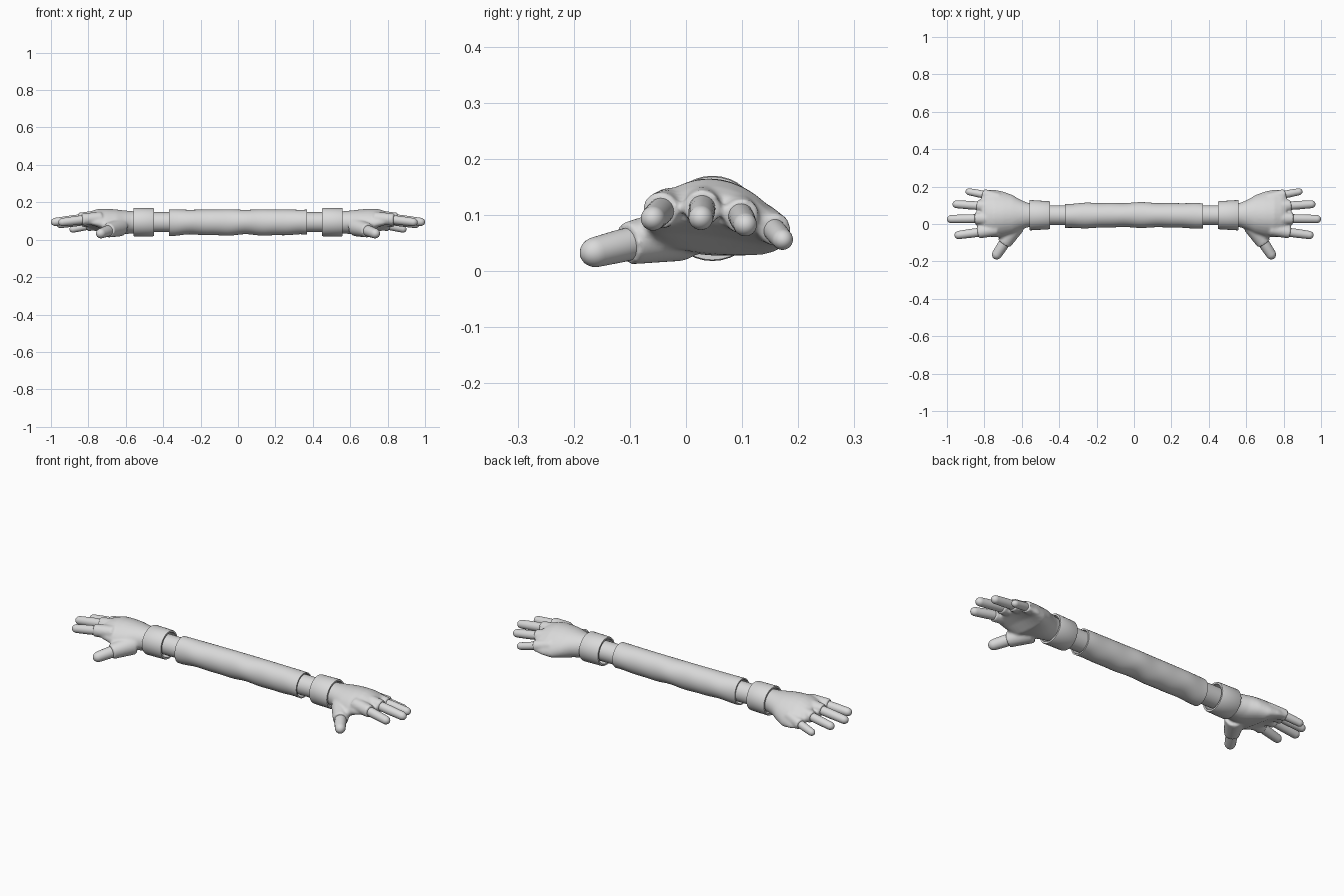
import bpy, bmesh, math
from mathutils import Vector

if "Cube" in bpy.data.objects:
    bpy.data.objects.remove(bpy.data.objects["Cube"])

grey = bpy.data.materials.new("plain_grey")
grey.diffuse_color = (0.7, 0.7, 0.7, 1)
grey.use_nodes = True
grey.node_tree.nodes["Principled BSDF"].inputs["Base Color"].default_value = grey.diffuse_color
N = 32
ANG = [2 * math.pi * i / N for i in range(N)]


def add_loft(bm, rings, closed=False):
    """Skin a list of rings; closed joins the last ring to the first."""
    vs = [[bm.verts.new(p) for p in r] for r in rings]
    pairs = list(zip(vs, vs[1:])) + ([(vs[-1], vs[0])] if closed else [])
    for a, b in pairs:
        for i in range(N):
            j = (i + 1) % N
            bm.faces.new((a[i], a[j], b[j], b[i]))
    if not closed:
        bm.faces.new(vs[0][::-1])
        bm.faces.new(vs[-1])


def finish(name, bm, mirror=True):
    bmesh.ops.recalc_face_normals(bm, faces=bm.faces)
    me = bpy.data.meshes.new(name)
    bm.to_mesh(me)
    bm.free()
    me.materials.append(grey)
    ob = bpy.data.objects.new(name, me)
    bpy.context.collection.objects.link(ob)
    bpy.ops.object.select_all(action='DESELECT')
    ob.select_set(True)
    bpy.context.view_layer.objects.active = ob
    bpy.ops.object.shade_smooth_by_angle(angle=math.radians(40))
    if mirror:
        ob.modifiers.new("mirror", 'MIRROR').use_mirror_merge = False
    return ob


def x_ring(x, yc, ry, zc, rz, arch=0):
    """Oval across x, drooping at both sides by arch."""
    pts = []
    for a in ANG:
        y = yc + ry * math.cos(a)
        pts.append(Vector((x, y, zc + rz * math.sin(a) - 2.4 * arch * (y - 0.03) ** 2)))
    return pts


def ring(c, d, r):
    u = Vector((0, 0, 1)).cross(d).normalized()
    v = d.cross(u)
    return [c + r * (u * math.cos(a) + v * math.sin(a)) for a in ANG]


def capsule(bm, a, b, ra, rb, round_tip):
    """Tapered rod from a to b, with a flat or a rounded end at b."""
    a, b = Vector(a), Vector(b)
    d = (b - a).normalized()
    rings = [ring(a, d, ra)]
    if round_tip:
        c = b - d * rb * 1.15
        rings.append(ring(a.lerp(c, 0.5), d, (ra + rb) / 2 * 1.04))
        for k in range(8):
            t = k / 7 * math.radians(84)
            rings.append(ring(c + d * rb * 1.15 * math.sin(t), d, rb * math.cos(t)))
    else:
        rings.append(ring(b, d, rb))
    add_loft(bm, rings)


def tube(bm, sections, wall):
    """Hollow sleeve with a wall, open at both ends."""
    outer = [x_ring(*s) for s in sections]
    inner = [x_ring(x, y, ry - wall, z, rz - wall) for x, y, ry, z, rz in sections]
    add_loft(bm, outer + inner[::-1], closed=True)


# Long, gently rumpled sleeve
bm = bmesh.new()
secs = []
for i in range(41):
    x = -0.37 + 0.74 * i / 40
    w = 0.0018 * math.sin(23 * x + 0.6) + 0.0012 * math.sin(41 * x)
    secs.append((x, 0.048 - 0.04 * x * x, 0.066 + w, 0.093 + w * 0.6, 0.068 - w))
tube(bm, secs, 0.007)
finish("sleeve", bm, mirror=False)

# Wrists, running from inside the sleeve into the cuffs
bm = bmesh.new()
add_loft(bm, [x_ring(x, 0.047, 0.053, 0.094, 0.053) for x in (0.3, 0.4, 0.5, 0.57)])
finish("wrist", bm)

# Cuffs
bm = bmesh.new()
tube(bm, [(0.45, 0.047, 0.073, 0.094, 0.074), (0.455, 0.047, 0.075, 0.094, 0.076),
          (0.555, 0.047, 0.081, 0.094, 0.076), (0.56, 0.047, 0.079, 0.094, 0.074)], 0.009)
finish("cuff", bm)

# Digits: knuckle, glove rim, tip, finger radius
DIGITS = {
    "index_finger": ((0.73, -0.028, 0.115), (0.835, -0.046, 0.108), (0.96, -0.062, 0.091), 0.0235),
    "middle_finger": ((0.73, 0.03, 0.125), (0.85, 0.029, 0.112), (1.0, 0.026, 0.092), 0.0235),
    "ring_finger": ((0.73, 0.085, 0.115), (0.838, 0.1, 0.097), (0.97, 0.107, 0.08), 0.0225),
    "little_finger": ((0.72, 0.135, 0.09), (0.808, 0.16, 0.073), (0.9, 0.176, 0.052), 0.02),
    "thumb": ((0.63, -0.005, 0.068), (0.695, -0.105, 0.049), (0.748, -0.185, 0.028), 0.029),
}

# Hand: arched palm fused with the digit roots
bm = bmesh.new()
add_loft(bm, [x_ring(*s) for s in (
    (0.50, 0.046, 0.055, 0.094, 0.055, 0),
    (0.57, 0.048, 0.066, 0.093, 0.060, 0),
    (0.61, 0.049, 0.082, 0.093, 0.064, 0.2),
    (0.65, 0.050, 0.105, 0.095, 0.067, 0.5),
    (0.70, 0.052, 0.122, 0.099, 0.067, 0.8),
    (0.75, 0.056, 0.128, 0.114, 0.051, 1),
    (0.79, 0.058, 0.124, 0.115, 0.037, 1),
    (0.815, 0.055, 0.100, 0.112, 0.026, 1))])
for name, (root, rim, tip, r) in DIGITS.items():
    fat = 0.05 if name == "thumb" else r + 0.011
    capsule(bm, root, rim, fat, r + 0.009, False)
# Web between thumb and index finger
capsule(bm, (0.63, 0.0, 0.075), (0.725, -0.07, 0.078), 0.045, 0.024, True)
hand = finish("hand", bm)
rm = hand.modifiers.new("fuse", 'REMESH')
rm.mode = 'VOXEL'
rm.voxel_size = 0.006
rm.use_smooth_shade = True
sm = hand.modifiers.new("soften", 'SMOOTH')
sm.factor = 0.5
sm.iterations = 8

# Fingers and thumbs emerging from the rims
for name, (root, rim, tip, r) in DIGITS.items():
    bm = bmesh.new()
    start = Vector(rim).lerp(Vector(root), 0.25)
    capsule(bm, start, tip, r, r * 0.93, True)
    finish(name, bm)
